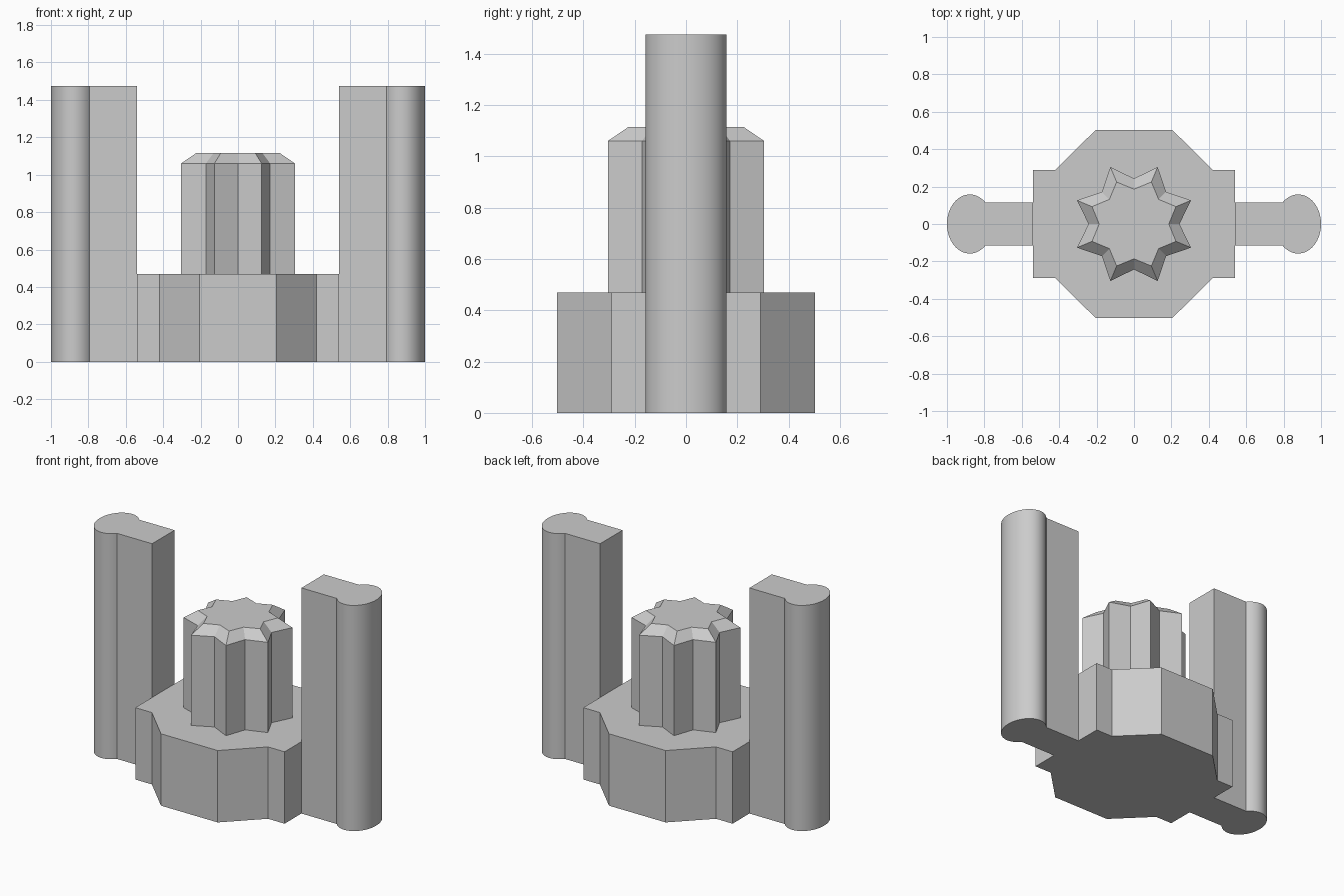
import bpy
from math import cos, sin, pi, asin, radians

if "Cube" in bpy.data.objects:
    bpy.data.objects.remove(bpy.data.objects["Cube"], do_unlink=True)

grey = bpy.data.materials.new("plain grey")
grey.use_nodes = True
colour = (0.6, 0.6, 0.6, 1)
grey.diffuse_color = colour
grey.node_tree.nodes["Principled BSDF"].inputs["Base Color"].default_value = colour


def loft(name, rings, smooth=False):
    """Join (outline, height) rings into a closed solid."""
    n = len(rings[0][0])
    verts = [(x, y, z) for outline, z in rings for x, y in outline]
    faces = [tuple(reversed(range(n))), tuple(range(len(verts) - n, len(verts)))]
    for r in range(len(rings) - 1):
        for i in range(n):
            j = (i + 1) % n
            faces.append((r * n + i, r * n + j, r * n + n + j, r * n + n + i))
    mesh = bpy.data.meshes.new(name)
    mesh.from_pydata(verts, [], faces)
    mesh.materials.append(grey)
    obj = bpy.data.objects.new(name, mesh)
    bpy.context.collection.objects.link(obj)
    if smooth:
        bpy.ops.object.select_all(action="DESELECT")
        obj.select_set(True)
        bpy.context.view_layer.objects.active = obj
        bpy.ops.object.shade_smooth_by_angle(angle=radians(25))
    return obj


def star(tip, valley):
    """Eight-pointed outline with valleys on the axes."""
    return [((tip if i % 2 else valley) * cos(i * pi / 8),
             (tip if i % 2 else valley) * sin(i * pi / 8)) for i in range(16)]


# Base: chamfered block with side shoulders
quarter = [(0.54, 0.29), (0.42, 0.29), (0.205, 0.503)]
outline = quarter + [(-x, y) for x, y in reversed(quarter)]
outline += [(-x, -y) for x, y in outline]
base_height = 0.47
loft("base", [(outline, 0), (outline, base_height)])

# Fluted knob with a chamfered top
body = star(0.33, 0.243)
loft("star_knob", [(body, base_height), (body, 1.06), (star(0.243, 0.186), 1.115)])

# Posts: flat arm ending in an elliptical rail
rx, ry, arm = 0.122, 0.158, 0.116
start = pi - asin(arm / ry)
steps = 40
rail = [(1 - rx + rx * cos(a), ry * sin(a))
        for a in (-start + 2 * start * i / steps for i in range(steps + 1))]
profile = [(0.54, arm), (0.54, -arm)] + rail
for name, side in (("left_post", 1), ("right_post", -1)):
    turned = [(side * x, side * y) for x, y in profile]
    loft(name, [(turned, 0), (turned, 1.475)], smooth=True)
